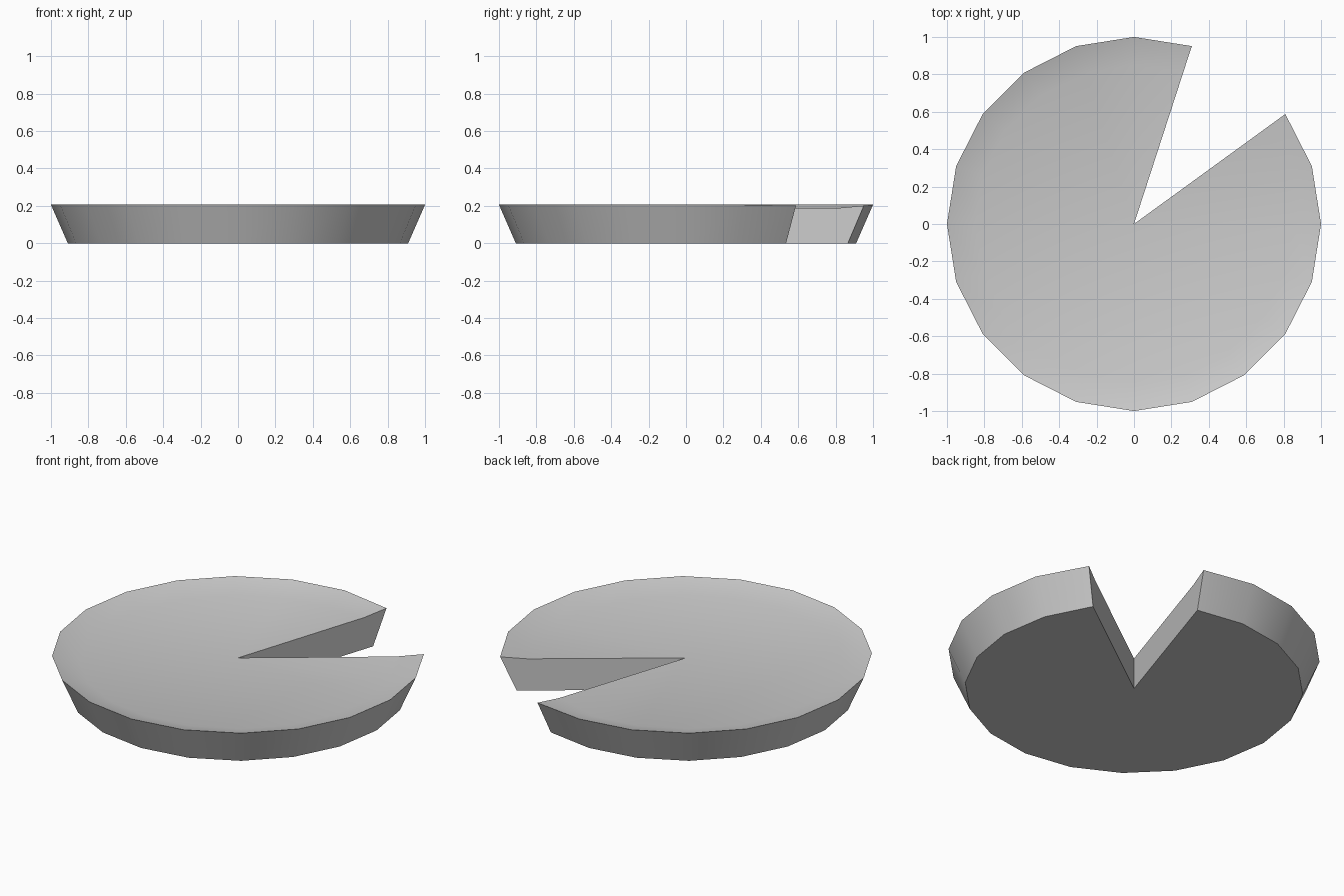
import bpy, bmesh
from math import radians, cos, sin

if "Cube" in bpy.data.objects:
    bpy.data.objects.remove(bpy.data.objects["Cube"])

# Half cross-section of the pie: (radius, height); the filling sinks inside the rim
PROFILE = [(0, 0), (0.91, 0), (1.0, 0.206), (0.85, 0.162), (0, 0.187)]
CUT_TOP = {2: 0.201, 3: 0.188}  # heights along the open slice
STEPS = 18

bm = bmesh.new()
bottom = bm.verts.new((0, 0, 0))
top = bm.verts.new((0, 0, PROFILE[-1][1]))


def section(step):
    """One cross-section of the pie, sharing the two centre points."""
    a = radians(72 + 18 * step)
    ring = [bottom]
    for i, (r, z) in enumerate(PROFILE[1:-1], 1):
        if step in (0, STEPS):
            z = CUT_TOP.get(i, z)
        ring.append(bm.verts.new((r * cos(a), r * sin(a), z)))
    return ring + [top]


# Base, side and filling
sections = [section(s) for s in range(STEPS + 1)]
for a, b in zip(sections, sections[1:]):
    for i in range(len(a) - 1):
        bm.faces.new(dict.fromkeys((a[i], b[i], b[i + 1], a[i + 1])))

# Cut walls of the missing slice
for wall in (sections[0], sections[-1]):
    bm.faces.new(wall)
bmesh.ops.recalc_face_normals(bm, faces=bm.faces)

mesh = bpy.data.meshes.new("pie")
bm.to_mesh(mesh)
bm.free()
pie = bpy.data.objects.new("pie", mesh)
bpy.context.collection.objects.link(pie)
bpy.context.view_layer.objects.active = pie
pie.select_set(True)
bpy.ops.object.shade_smooth_by_angle(angle=radians(30))
